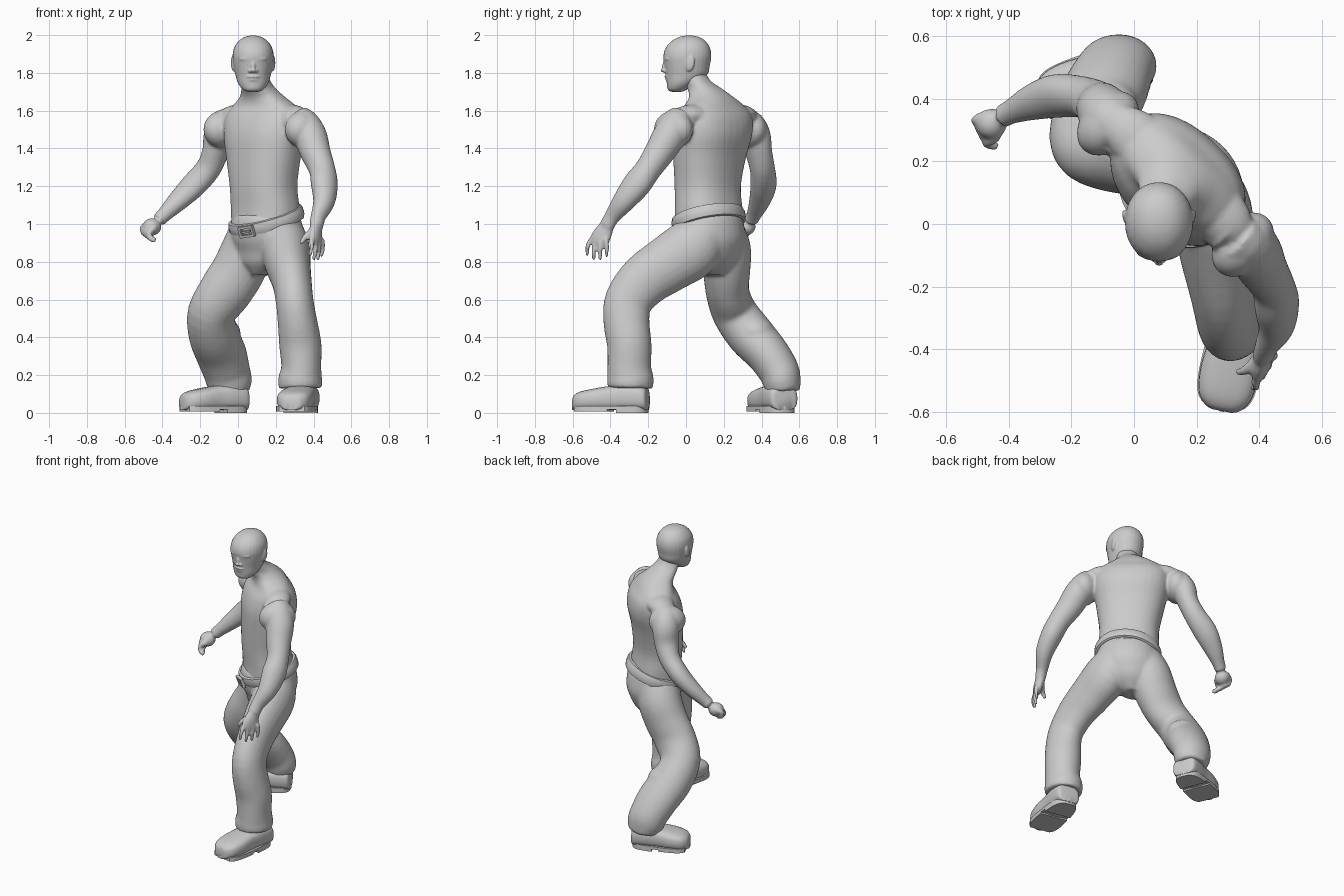
import bpy, bmesh, math
from mathutils import Vector, Matrix

cube = bpy.data.objects.get("Cube")
if cube:
    bpy.data.objects.remove(cube)

grey = bpy.data.materials.new("plain grey")
grey.use_nodes = True
grey.diffuse_color = (0.6, 0.6, 0.6, 1)
grey.node_tree.nodes["Principled BSDF"].inputs["Base Color"].default_value = grey.diffuse_color

YAW = math.radians(-42)                       # the trunk is turned to its right
SIDE = Vector((math.cos(YAW), math.sin(YAW), 0))
FRONT = Vector((SIDE.y, -SIDE.x, 0))
ACROSS = Vector((1, 0, 0))
UP = Vector((0, 0, 1))


def spline(rings, steps):
    """Catmull-Rom interpolation through the ring tuples."""
    pts = [Vector(r) for r in rings]
    out = []
    for i in range(len(pts) - 1):
        a, b, c, d = (pts[max(0, min(len(pts) - 1, i + k))] for k in (-1, 0, 1, 2))
        for s in range(steps):
            t = s / steps
            out.append(b + (c - a) * t / 2 + (a - b * 2.5 + c * 2 - d / 2) * t * t
                       + ((b - c) * 3 + d - a) * t ** 3 / 2)
    return out + [pts[-1]]


def skin_loops(bm, loops):
    """Quads between successive loops of vertices."""
    for lo, hi in zip(loops, loops[1:]):
        for k in range(len(lo)):
            j = (k + 1) % len(lo)
            bm.faces.new((lo[k], lo[j], hi[j], hi[k]))


def loft(bm, rings, side=SIDE, axis=None, sides=24, power=1.0):
    """Capped tube through (x, y, z, half width along side, half depth) rings.
    Rings stand square to the axis, or to the path when none is given."""
    pts = spline(rings, 4)
    loops = []
    for i, p in enumerate(pts):
        c = Vector(p[:3])
        n = axis or Vector(pts[min(i + 1, len(pts) - 1)][:3]) - Vector(pts[max(i - 1, 0)][:3])
        n = n.normalized()
        u = (side - n * side.dot(n)).normalized()
        v = n.cross(u)
        loop = []
        for k in range(sides):
            ang = math.tau * k / sides
            cs, sn = math.cos(ang), math.sin(ang)
            cs = math.copysign(abs(cs) ** power, cs)
            sn = math.copysign(abs(sn) ** power, sn)
            loop.append(bm.verts.new(c + u * p[3] * cs + v * p[4] * sn))
        loops.append(loop)
    skin_loops(bm, loops)
    bm.faces.new(loops[0][::-1])
    bm.faces.new(loops[-1])


def ball(bm, centre, size, yaw=0.0, tilt=0.0):
    m = (Matrix.Translation(centre) @ Matrix.Rotation(yaw, 4, 'Z')
         @ Matrix.Rotation(tilt, 4, 'X') @ Matrix.Diagonal((*size, 1)))
    bmesh.ops.create_uvsphere(bm, u_segments=20, v_segments=14, radius=1, matrix=m)


def finish(name, bm, voxel=0, smooth=0):
    bmesh.ops.recalc_face_normals(bm, faces=bm.faces[:])
    mesh = bpy.data.meshes.new(name)
    bm.to_mesh(mesh)
    bm.free()
    mesh.materials.append(grey)
    ob = bpy.data.objects.new(name, mesh)
    bpy.context.collection.objects.link(ob)
    if voxel:
        mod = ob.modifiers.new("blend", 'REMESH')
        mod.mode, mod.voxel_size, mod.use_smooth_shade = 'VOXEL', voxel, True
        mod = ob.modifiers.new("soften", 'SMOOTH')
        mod.factor, mod.iterations = 0.5, smooth
    else:
        bpy.ops.object.select_all(action='DESELECT')
        bpy.context.view_layer.objects.active = ob
        ob.select_set(True)
        bpy.ops.object.shade_smooth_by_angle(angle=math.radians(40))
    return ob


# Trunk, neck and arms
body = bmesh.new()
loft(body, [(.15, .12, .98, .19, .16), (.145, .12, 1.08, .192, .153), (.135, .115, 1.2, .188, .15),
            (.135, .125, 1.35, .212, .158), (.14, .14, 1.47, .235, .168), (.14, .15, 1.56, .235, .15),
            (.14, .15, 1.62, .2, .115), (.13, .135, 1.67, .13, .1), (.11, .1, 1.715, .09, .088),
            (.098, .055, 1.76, .07, .07), (.09, .035, 1.82, .06, .06)], axis=UP, sides=36, power=.87)
for s in (-1, 1):
    # neck-to-shoulder and shoulder muscles
    ball(body, Vector((.14, .155, 1.575)) + SIDE * .16 * s, (.14, .09, .06), YAW)
    ball(body, Vector((.133, .128, 1.5)) + SIDE * .29 * s, (.085, .118, .1), YAW)
loft(body, [(.25, .03, 1.53, .08, .08), (.33, -.04, 1.54, .083, .085), (.38, -.085, 1.47, .088, .09),
            (.41, -.14, 1.38, .081, .08), (.445, -.2, 1.29, .07, .07), (.457, -.26, 1.21, .068, .078),
            (.455, -.33, 1.12, .056, .062), (.425, -.39, 1.04, .038, .044), (.415, -.42, .99, .035, .042)])
loft(body, [(0, .26, 1.53, .08, .08), (-.07, .325, 1.53, .08, .085), (-.1, .365, 1.47, .08, .085),
            (-.12, .385, 1.38, .066, .076), (-.16, .405, 1.29, .068, .066), (-.24, .41, 1.2, .074, .062),
            (-.32, .39, 1.12, .06, .052), (-.39, .36, 1.05, .04, .04), (-.42, .345, 1.02, .038, .038)])

# Open left hand, fingers hanging forward
loft(body, [(.415, -.41, 1.0, .03, .036), (.412, -.44, .95, .028, .052), (.41, -.46, .91, .024, .056),
            (.41, -.47, .885, .016, .046)], side=Vector((1, -.5, 0)))
for i in range(4):
    x, y = .382 + .02 * i, -.5 + .026 * i
    bend = -.022 + .008 * i
    length = (.07, .092, .092, .075)[i]
    loft(body, [(x + .005, y, .92, .014, .014), (x + .008, y + bend, .915 - length * .5, .013, .013),
                (x, y + bend, .91 - length, .011, .011), (x - .004, y + bend, .9 - length, .006, .006)], sides=10)
loft(body, [(.395, -.43, .965, .02, .02), (.36, -.465, .935, .017, .017), (.33, -.475, .895, .012, .012)], sides=10)

# Closed right hand
ball(body, (-.455, .32, .985), (.05, .05, .045), .6, .5)
for i in range(4):
    base = Vector((-.505, .335, .985)) + Vector((.012, -.024, -.009)) * i
    loft(body, [(*(base + Vector(o)), .015, .015) for o in
                ((.04, .02, .015), (0, 0, 0), (.005, -.01, -.035), (.035, -.015, -.045))], sides=10)
loft(body, [(-.43, .31, 1.0, .018, .018), (-.45, .27, .975, .016, .016), (-.475, .255, .95, .012, .012)], sides=10)
finish("torso_and_arms", body, .008, 8)

# Head with brow, nose, lips, chin and ears
head = bmesh.new()
X = .08
loft(head, [(X, -.05, 1.7, .03, .03), (X, -.046, 1.712, .055, .05), (X, -.022, 1.745, .08, .08),
            (X, .003, 1.79, .094, .11), (X, .006, 1.84, .104, .12), (X, .007, 1.89, .109, .127),
            (X, .01, 1.935, .1, .116), (X, .014, 1.97, .075, .088), (X, .016, 1.99, .045, .052),
            (X, .016, 1.998, .012, .015)], side=ACROSS, axis=UP, sides=28, power=.96)
for s in (-1, 1):
    ball(head, (X + s * .04, -.097, 1.874), (.036, .016, .012), s * .35)         # brow
    ball(head, (X + s * .04, -.093, 1.85), (.02, .011, .008), s * .35)           # eye
    ball(head, (X + s * .016, -.111, 1.81), (.011, .012, .009))                  # nostril
    ball(head, (X + s * .106, .02, 1.85), (.01, .026, .042), -s * .25, -.2)      # ear
ball(head, (X, -.112, 1.835), (.012, .015, .035), 0, -.2)
ball(head, (X, -.119, 1.814), (.015, .016, .012))
ball(head, (X, -.098, 1.78), (.034, .017, .008))
ball(head, (X, -.093, 1.764), (.03, .017, .009))
ball(head, (X, -.08, 1.725), (.03, .02, .02))
finish("head", head, .005, 4)

# Trousers: pelvis and two legs
legs = bmesh.new()
loft(legs, [(.13, .135, .73, .05, .07), (.14, .135, .79, .13, .125), (.15, .135, .85, .175, .15),
            (.15, .13, .92, .2, .175), (.15, .12, 1.0, .2, .175), (.15, .12, 1.05, .186, .16)], axis=UP, sides=32)
loft(legs, [(.22, .1, .96, .125, .13), (.25, .03, .87, .13, .16), (.265, -.09, .79, .12, .152),
            (.285, -.22, .7, .105, .14), (.3, -.305, .59, .1, .127), (.315, -.315, .48, .105, .122),
            (.33, -.3, .36, .112, .118), (.335, -.3, .24, .106, .116), (.33, -.295, .18, .117, .124),
            (.33, -.295, .13, .115, .12)], side=ACROSS)
loft(legs, [(.09, .18, .96, .135, .13), (.05, .21, .86, .14, .135), (0, .215, .75, .142, .125),
            (-.07, .22, .64, .14, .115), (-.14, .258, .53, .127, .12), (-.13, .34, .415, .132, .125),
            (-.09, .43, .315, .135, .115), (-.06, .492, .22, .125, .108), (-.045, .508, .16, .12, .1),
            (-.04, .515, .11, .1, .09)], side=ACROSS)
ball(legs, (-.1, .37, .425), (.115, .1, .085))                # cloth bunched behind the knee
finish("trousers", legs, .01, 9)

# Belt with buckle, tilted down at the front
tilt = UP.rotation_difference(Vector((-.28, -.2, 1))).to_matrix().to_4x4()
place = Matrix.Translation((.15, .12, 1.02)) @ tilt @ Matrix.Rotation(math.radians(-35), 4, 'Z')
belt = bmesh.new()
outline = ((.97, -.034), (1.04, -.03), (1.07, -.012), (1.07, .014), (1.04, .032), (.95, .036))
loops = [[belt.verts.new((.198 * r * math.cos(math.tau * k / 40), .178 * r * math.sin(math.tau * k / 40), z))
          for k in range(40)] for r, z in outline]
skin_loops(belt, loops + loops[:1])
finish("belt", belt).matrix_world = place

buckle = bmesh.new()
for x, z, w, h in ((0, .024, .045, .007), (0, -.024, .045, .007), (.04, 0, .007, .03), (-.04, 0, .007, .03),
                   (0, 0, .025, .005)):
    bmesh.ops.create_cube(buckle, size=2, matrix=Matrix.Translation((x, -.197, z)) @ Matrix.Diagonal((w, .009, h, 1)))
finish("buckle", buckle).matrix_world = place


# Shoes: blunt rounded upper on a thin sole with a separate heel
def shoe(name, heel, toe):
    d = Vector((*toe, 0)) - Vector((*heel, 0))
    m = Matrix.Translation((*heel, 0)) @ Matrix.Rotation(math.atan2(d.x, -d.y), 4, 'Z')
    k = -d.length
    bm = bmesh.new()
    loft(bm, [(0, k * t, .014 + h / 2, w, h / 2) for t, w, h in
              ((.005, .05, .09), (.04, .076, .125), (.25, .085, .14), (.45, .086, .132), (.7, .094, .116),
               (.88, .084, .1), (.97, .056, .08), (.995, .03, .055))], side=ACROSS, axis=Vector((0, -1, 0)), power=.68)
    finish(name + "_upper", bm).matrix_world = m
    bm = bmesh.new()
    for start, end, bottom in ((0, 1, .018), (.01, .38, 0), (.5, .95, .008)):
        rims = []
        for z in (bottom, .036):
            rim = []
            for s in (1, -1):
                for i in range(13):
                    t = start + (end - start) * (i if s > 0 else 12 - i) / 12
                    w = (.076 + .016 * math.sin(math.pi * (t - .2))) * (1 - abs(2 * t - 1) ** 7) ** .5 + .005
                    rim.append(bm.verts.new((s * w, k * t, z)))
            rims.append(rim)
            bm.faces.new(rim)
        skin_loops(bm, rims)
    finish(name + "_sole", bm).matrix_world = m


shoe("left_shoe", (.36, -.2), (.28, -.6))
shoe("right_shoe", (.04, .525), (-.3, .385))
